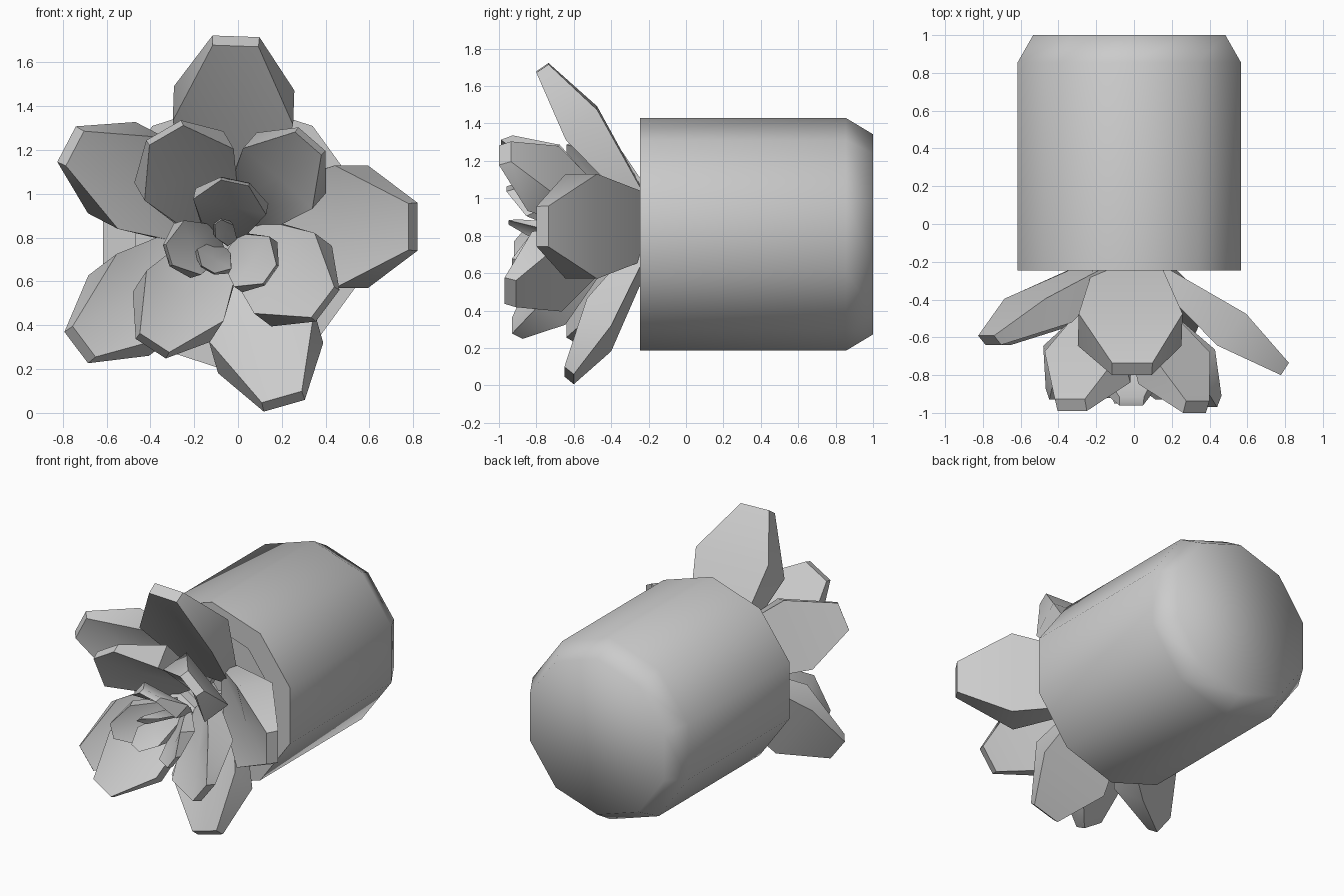
import bpy, bmesh
from math import sin, cos, pi, radians

if "Cube" in bpy.data.objects:
    bpy.data.objects.remove(bpy.data.objects["Cube"])


def finish(bm, name, angle):
    bmesh.ops.recalc_face_normals(bm, faces=bm.faces)
    me = bpy.data.meshes.new(name)
    bm.to_mesh(me)
    bm.free()
    ob = bpy.data.objects.new(name, me)
    bpy.context.collection.objects.link(ob)
    bpy.ops.object.select_all(action='DESELECT')
    ob.select_set(True)
    bpy.context.view_layer.objects.active = ob
    bpy.ops.object.shade_smooth_by_angle(angle=radians(angle))
    return ob


# Ten-sided pot lying along y: soil, inner wall, rim, outer wall, chamfered bottom
def pot():
    bm = bmesh.new()
    n = 10
    rings = []
    for r, y in [(.465, -.12), (.465, -.245), (.622, -.245), (.622, .855), (.535, 1.0)]:
        rings.append([bm.verts.new((-.025 + r * sin(2 * pi * i / n), y,
                                    .807 + r * cos(2 * pi * i / n))) for i in range(n)])
    for a, b in zip(rings, rings[1:]):
        for i in range(n):
            j = (i + 1) % n
            bm.faces.new((a[i], a[j], b[j], b[i]))
    bm.faces.new(rings[0])
    bm.faces.new(rings[-1])
    finish(bm, "pot", 65)


# Petal stations: (fraction of reach, fraction of forward depth, fraction of half width)
BACK = [(.06, .0, .55), (.73, .50, 1.0), (1.0, .90, .39)]
FRONT = [(.06, .12, .5), (.55, .76, 1.0), (.95, 1.0, .38)]
DISH = (.56, .63)


def petal(name, angle, reach, half, y0, y1, centre):
    bm = bmesh.new()
    c, s = cos(radians(angle)), sin(radians(angle))

    def vert(u, v, w):
        r, t = u * reach, w * half
        return bm.verts.new((centre[0] + r * c - t * s, y0 + v * (y1 - y0),
                             centre[1] + r * s + t * c))

    def loop(st):
        return [vert(u, v, w) for u, v, w in st] + [vert(u, v, -w) for u, v, w in reversed(st)]

    back, front = loop(BACK), loop(FRONT)
    # back faces, rim band and dished front
    bm.faces.new((back[0], back[1], back[4], back[5]))
    bm.faces.new((back[1], back[2], back[3], back[4]))
    mid = vert(DISH[0], DISH[1], 0)
    for i in range(6):
        j = (i + 1) % 6
        bm.faces.new((back[i], back[j], front[j], front[i]))
        bm.faces.new((front[i], front[j], mid))
    finish(bm, name, 45)


pot()

# Each petal: angle, reach, half width, tip y, root x, root z
OUTER = [(88, .88, .275, -.80, -.04, .84), (0, .84, .28, -.80, -.02, .85),
         (152.5, .86, .235, -.64, -.02, .83), (217, .90, .23, -.64, -.02, .84),
         (286, .84, .25, -.65, -.02, .84)]
MIDDLE = [(120, .52, .235, -.99, -.08, .84), (49, .53, .21, -1.0, -.01, .85),
          (237, .64, .21, -.93, -.05, .83), (-37, .55, .23, -.97, -.03, .82)]
INNER = [(78, .28, .17, -.96, -.07, .79), (197, .28, .13, -.92, -.06, .80),
         (-35, .25, .14, -.93, -.05, .77), (240, .14, .09, -.92, -.07, .77),
         (125, .13, .05, -.95, -.02, .77)]
for ring, root_y, petals in [("outer", -.15, OUTER), ("middle", -.36, MIDDLE),
                             ("inner", -.52, INNER)]:
    for i, (a, r, w, y, x, z) in enumerate(petals):
        petal(f"{ring}_petal_{i + 1}", a, r, w, root_y, y, (x, z))
